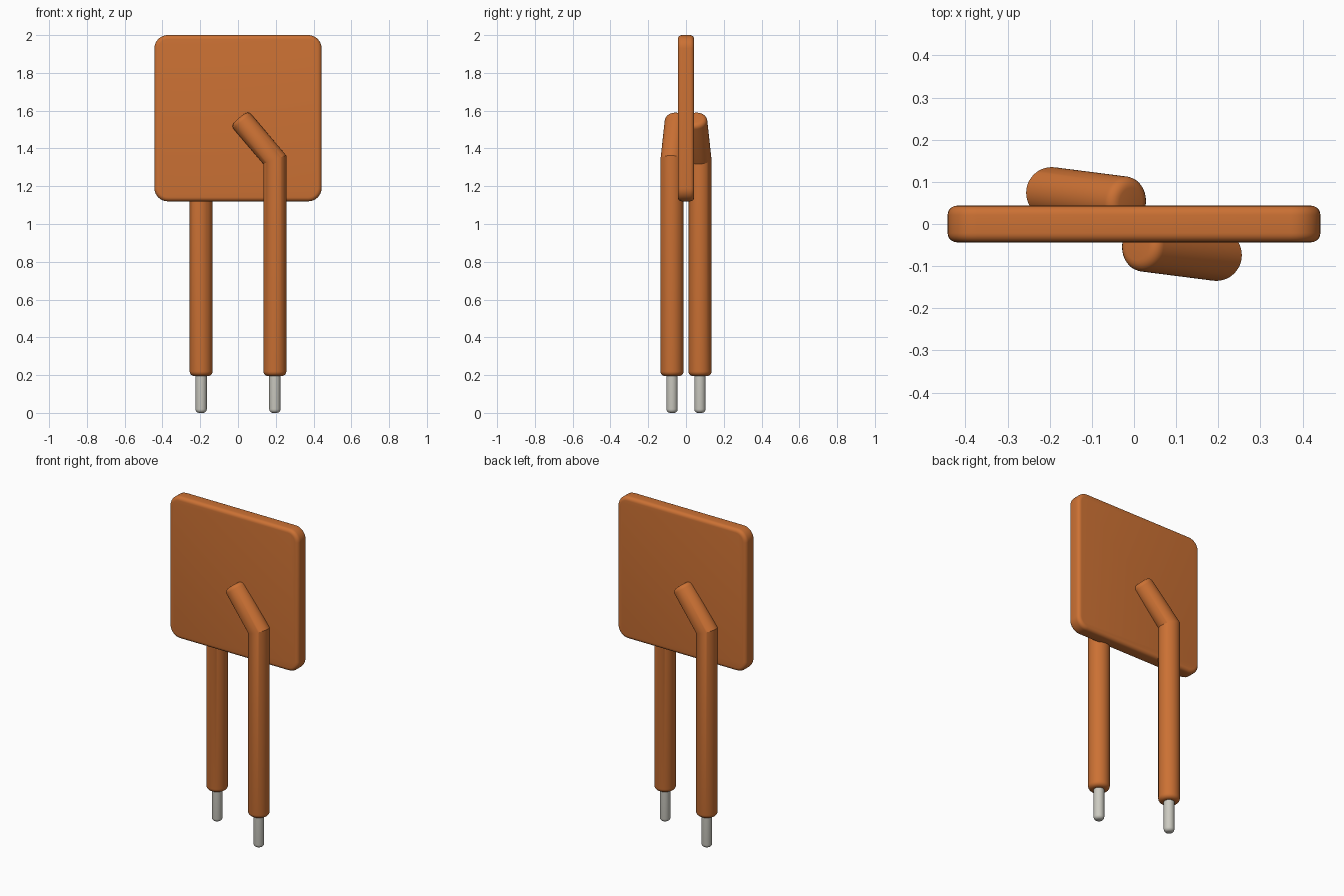
import bpy, bmesh, math
from mathutils import Vector

cube = bpy.data.objects.get("Cube")
if cube:
    bpy.data.objects.remove(cube, do_unlink=True)


def material(name, rgb):
    m = bpy.data.materials.new(name)
    m.use_nodes = True
    m.diffuse_color = (*rgb, 1)
    m.node_tree.nodes["Principled BSDF"].inputs["Base Color"].default_value = (*rgb, 1)
    return m


ORANGE = material("burnt orange", (0.6, 0.165, 0.034))
METAL = material("pale metal", (0.6, 0.59, 0.53))
SIDES = 48


def finish(name, bm, mat, angle=25):
    bmesh.ops.recalc_face_normals(bm, faces=bm.faces[:])
    mesh = bpy.data.meshes.new(name)
    bm.to_mesh(mesh)
    bm.free()
    mesh.materials.append(mat)
    ob = bpy.data.objects.new(name, mesh)
    bpy.context.collection.objects.link(ob)
    bpy.ops.object.select_all(action='DESELECT')
    ob.select_set(True)
    bpy.context.view_layer.objects.active = ob
    bpy.ops.object.shade_smooth_by_angle(angle=math.radians(angle))
    return ob


def skin(bm, rings):
    """Join rings of points into a capped tube."""
    loops = [[bm.verts.new(p) for p in ring] for ring in rings]
    for a, b in zip(loops, loops[1:]):
        for i in range(SIDES):
            j = (i + 1) % SIDES
            bm.faces.new((a[i], a[j], b[j], b[i]))
    bm.faces.new(loops[0])
    bm.faces.new(loops[-1])


def circle(r):
    steps = (2 * math.pi * i / SIDES for i in range(SIDES))
    return [Vector((r * math.cos(t), r * math.sin(t), 0)) for t in steps]


def rounding(r, steps=5):
    """(inset, distance from end) pairs from the cap out to the wall."""
    angles = (math.pi / 2 * k / steps for k in range(steps + 1))
    return [(r * (1 - math.sin(a)), r * (1 - math.cos(a))) for a in angles]


# Flat rounded body plate
bm = bmesh.new()
bmesh.ops.create_cube(bm, size=1)
for v in bm.verts:
    v.co = Vector((v.co.x * 0.885, v.co.y * 0.087, v.co.z * 0.88 + 1.56))
upright = [e for e in bm.edges if abs(e.verts[0].co.y - e.verts[1].co.y) > 0.05]
bmesh.ops.bevel(bm, geom=upright, offset=0.07, segments=8, profile=0.5, affect='EDGES')
rim = [e for e in bm.edges
       if abs(e.verts[0].co.y - e.verts[1].co.y) < 0.001]
bmesh.ops.bevel(bm, geom=rim, offset=0.022, segments=5, profile=0.5, affect='EDGES')
finish("body_plate", bm, ORANGE)

# Insulated lead: straight leg mitred into a slanted upper arm
R, SOFT = 0.061, 0.025
foot = Vector((0.195, -0.074, 0.195))
bend = Vector((0.195, -0.074, 1.34))
tip = Vector((0.008, -0.05, 1.56))
arm = (tip - bend).normalized()
mitre = (arm + Vector((0, 0, 1))).normalized()


def joint(p):
    """Slide a leg-section point up onto the mitre plane."""
    return bend + p + Vector((0, 0, -p.dot(mitre) / mitre.z))


def arm_end(p, back):
    q = joint(p)
    return q + arm * ((tip - q).dot(arm) - back)


for side, turn in (("front", 0), ("back", math.pi)):
    caps = rounding(SOFT)
    rings = [[foot + p + Vector((0, 0, up)) for p in circle(R - inset)]
             for inset, up in [(SOFT - a, SOFT - b) for b, a in caps][::-1]]
    rings = [[foot + p + Vector((0, 0, up)) for p in circle(R - inset)]
             for inset, up in [(SOFT, 0)] + [(i, u) for i, u in caps if u > 0]]
    rings.append([joint(p) for p in circle(R)])
    rings += [[arm_end(p, back) for p in circle(R - inset)] for inset, back in caps[::-1]]
    bm = bmesh.new()
    skin(bm, rings)
    finish(side + "_lead_sleeve", bm, ORANGE).rotation_euler.z = turn

    # Bare metal pin with a rounded end
    rings = [[Vector((foot.x, foot.y, up)) + p for p in circle(0.03 - inset)]
             for inset, up in rounding(0.02) + [(0, 0.25)]]
    bm = bmesh.new()
    skin(bm, rings)
    finish(side + "_lead_pin", bm, METAL).rotation_euler.z = turn
